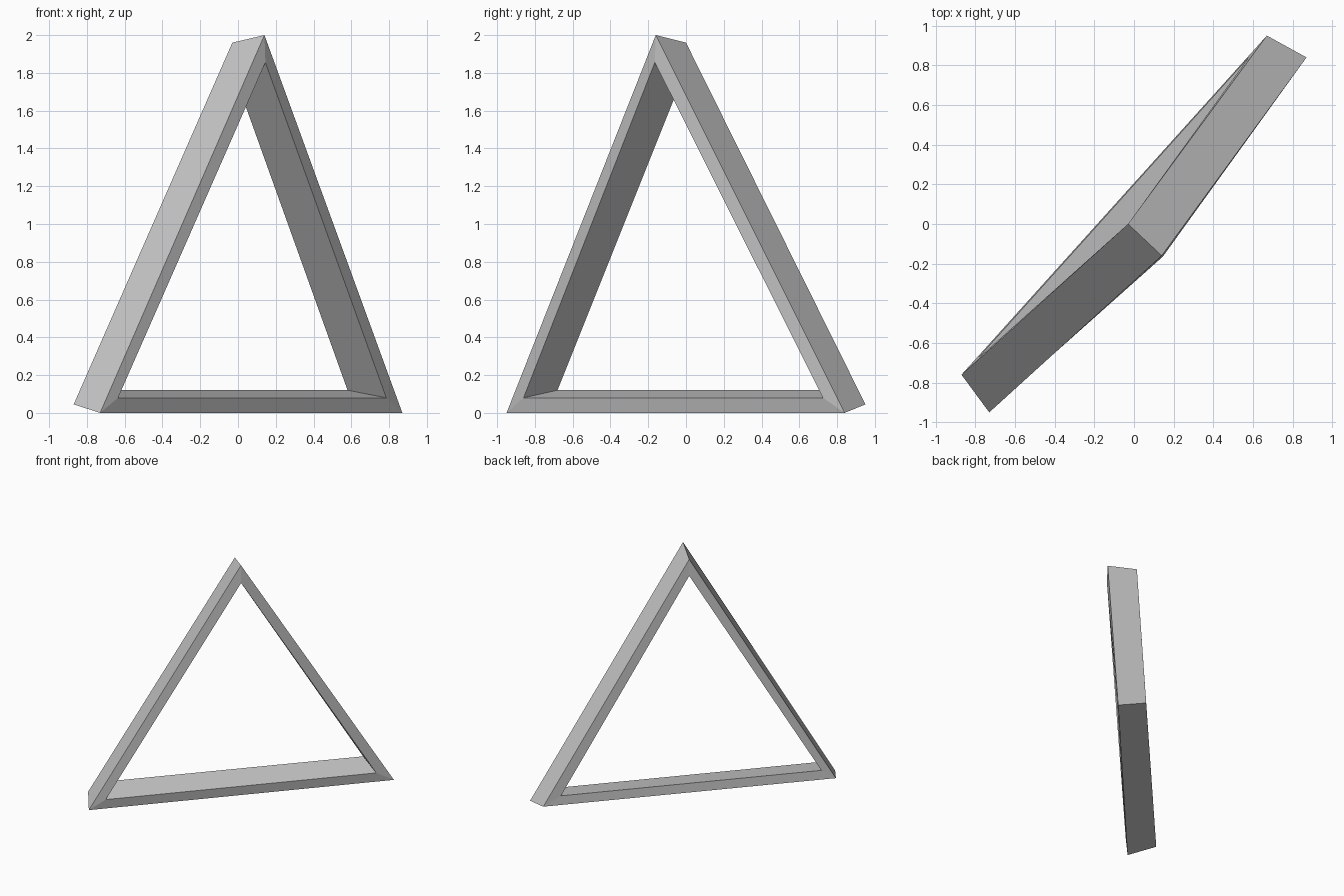
import bpy
import bmesh
from mathutils import Vector

# Remove the default cube only
default_cube = bpy.data.objects.get("Cube")
if default_cube:
    bpy.data.objects.remove(default_cube, do_unlink=True)


def make_material(name, colour):
    material = bpy.data.materials.new(name)
    material.use_nodes = True
    material.diffuse_color = colour
    shader = next(n for n in material.node_tree.nodes if n.type == 'BSDF_PRINCIPLED')
    shader.inputs["Base Color"].default_value = colour
    return material


def bridge(bm, loop_a, loop_b):
    """Join two closed loops with one quad per side."""
    count = len(loop_a)
    for i in range(count):
        j = (i + 1) % count
        bm.faces.new((loop_a[i], loop_a[j], loop_b[j], loop_b[i]))


# Triangular rings around the frame: left foot, right foot, apex
outer_front = [(-0.73, -0.95, 0), (0.87, 0.84, 0), (0.14, -0.16, 2)]
inner_front = [(-0.635, -0.86, 0.08), (0.785, 0.725, 0.08), (0.145, -0.165, 1.855)]
inner_back = [(-0.79, -0.68, 0.12), (0.58, 0.843, 0.12), (-0.03, 0.0, 1.82)]
outer_back = [(-0.87, -0.76, 0.045), (0.67, 0.95, 0.045), (-0.03, 0.0, 1.96)]
rings = [outer_front, inner_front, inner_back, outer_back]

# Three mitred beams, tapering towards the back
bm = bmesh.new()
loops = [[bm.verts.new(Vector(point)) for point in ring] for ring in rings]
for index, loop in enumerate(loops):
    bridge(bm, loop, loops[(index + 1) % len(loops)])
bmesh.ops.recalc_face_normals(bm, faces=bm.faces)

mesh = bpy.data.meshes.new("triangle_frame")
bm.to_mesh(mesh)
bm.free()
mesh.materials.append(make_material("plain grey", (0.58, 0.58, 0.58, 1)))

frame = bpy.data.objects.new("triangle_frame", mesh)
bpy.context.collection.objects.link(frame)
